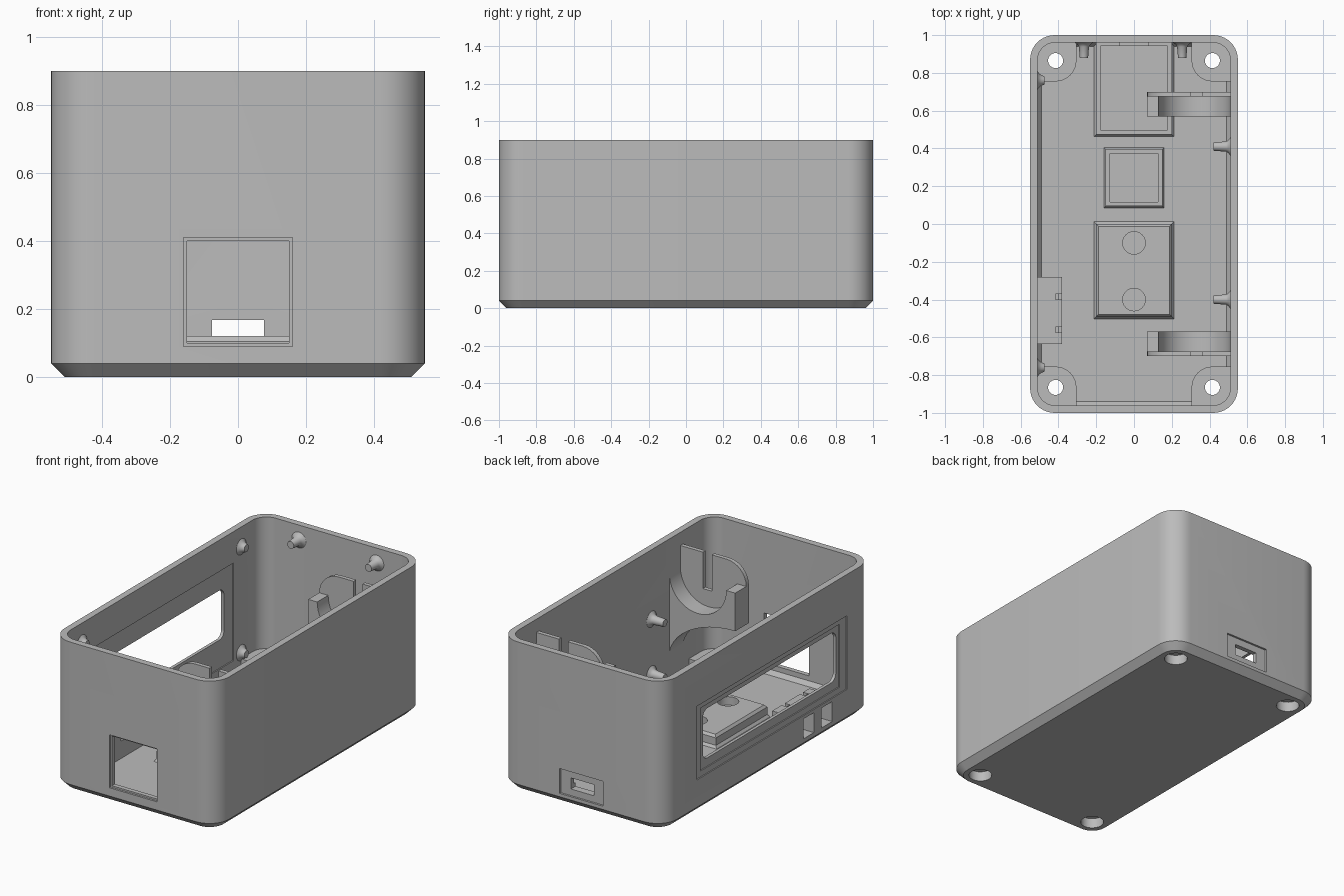
import bpy, bmesh, math
from mathutils import Vector

if "Cube" in bpy.data.objects:
    bpy.data.objects.remove(bpy.data.objects["Cube"])

grey = bpy.data.materials.new("light_grey_plastic")
grey.diffuse_color = (0.5, 0.5, 0.5, 1)
grey.use_nodes = True
grey.node_tree.nodes["Principled BSDF"].inputs["Base Color"].default_value = grey.diffuse_color


def finish(name, bm):
    bmesh.ops.recalc_face_normals(bm, faces=bm.faces[:])
    me = bpy.data.meshes.new(name)
    bm.to_mesh(me)
    bm.free()
    me.materials.append(grey)
    ob = bpy.data.objects.new(name, me)
    bpy.context.collection.objects.link(ob)
    return ob


def loft(name, rings):
    """Skin a list of equal-length point rings and cap both ends."""
    bm = bmesh.new()
    vs = [[bm.verts.new(p) for p in r] for r in rings]
    n = len(vs[0])
    for a, b in zip(vs, vs[1:]):
        for i in range(n):
            j = (i + 1) % n
            bm.faces.new((a[i], a[j], b[j], b[i]))
    bm.faces.new(vs[0])
    bm.faces.new(vs[-1])
    return finish(name, bm)


def arc(cx, cy, rx, ry, a0, a1, n=12):
    return [(cx + rx * math.cos(math.radians(a0 + (a1 - a0) * i / n)),
             cy + ry * math.sin(math.radians(a0 + (a1 - a0) * i / n))) for i in range(n + 1)]


def rect(x0, x1, y0, y1, r=0):
    if r == 0:
        return [(x0, y0), (x1, y0), (x1, y1), (x0, y1)]
    pts = []
    for cx, cy, a in ((x1 - r, y1 - r, 0), (x0 + r, y1 - r, 90),
                      (x0 + r, y0 + r, 180), (x1 - r, y0 + r, 270)):
        pts += arc(cx, cy, r, r, a, a + 90, 10)
    return pts


def prism(name, pts, axis, a, b):
    """Extrude a 2D outline along an axis from a to b."""
    place = {"x": lambda p, d: (d, p[0], p[1]),
             "y": lambda p, d: (p[0], d, p[1]),
             "z": lambda p, d: (p[0], p[1], d)}[axis]
    return loft(name, [[place(p, d) for p in pts] for d in (a, b)])


def boolean(target, tool, op="DIFFERENCE", keep=False):
    m = target.modifiers.new("bool", "BOOLEAN")
    m.operation, m.solver, m.object = op, "EXACT", tool
    bpy.context.view_layer.objects.active = target
    bpy.ops.object.modifier_apply(modifier=m.name)
    if not keep:
        bpy.data.objects.remove(tool, do_unlink=True)


def stepped(name, x0, x1, y0, y1, steps):
    """Rectangular rings, each given as (growth, z)."""
    return loft(name, [[(x, y, z) for x, y in rect(x0 - g, x1 + g, y0 - g, y1 + g)]
                       for g, z in steps])


# Outer shell with chamfered bottom, rounded corners and hollow inside
shell = loft("case_shell", [
    [(x, y, z) for x, y in rect(-.55 + i, .55 - i, -1 + i, 1 - i, .13 - i)]
    for i, z in ((.04, 0), (0, .04), (0, .9), (.04, .9), (.04, .07), (.06, .045))])

# Corner screw bosses, then foot recess and screw hole in each
corners = [(sx, sy) for sx in (-1, 1) for sy in (-1, 1)]
for sx, sy in corners:
    outline = (arc(.415, .865, .11, .11, 180, 270) + [(.525, .755)]
               + arc(.415, .865, .11, .11, 0, 90) + [(.305, .975)])
    boss = prism("boss", [(x * sx, y * sy) for x, y in outline], "z", .03, .105)
    boolean(shell, boss, "UNION")
for sx, sy in corners:
    for r, top in ((.065, .06), (.04, .3)):
        circle = arc(.415 * sx, .865 * sy, r, r, 0, 345, 23)
        boolean(shell, prism("hole_cutter", circle, "z", -.05, top))

# Display window in the left wall: outer recess, ledge, opening, inner recess
boolean(shell, prism("cutter", rect(-.75, .68, .205, .65), "x", -.6, -.543))
boolean(shell, prism("cutter", rect(-.69, .635, .24, .62), "x", -.6, -.536))
boolean(shell, prism("cutter", rect(-.665, .605, .29, .59, .045), "x", -.6, -.45))
boolean(shell, prism("cutter", rect(-.71, .685, .12, .71), "x", -.517, -.47))

# Square front opening with a shallow step
boolean(shell, prism("cutter", rect(-.16, .16, .09, .41), "y", -1.1, -.988))
boolean(shell, prism("cutter", rect(-.15, .15, .1, .4), "y", -1.1, -.9))

# Back port with recess, and the three-sided board frame behind it
board_frame = stepped("port_board_frame", -.2, .2, .475, .965,
                      ((.02, .035), (0, .06), (0, .12), (-.022, .12), (-.022, .075)))
boolean(shell, prism("cutter", rect(-.145, .145, .06, .21), "y", .988, 1.1))
port = prism("cutter", rect(-.077, .077, .1, .167), "y", .93, 1.1)
boolean(shell, port, keep=True)
boolean(board_frame, port)

# Small square pocket frame
pocket = stepped("pocket_frame", -.15, .15, .095, .395,
                 ((.015, .035), (0, .06), (0, .12), (-.022, .12), (-.022, .07)))

# Raised platform with two round sockets
platform = stepped("socket_platform", -.2, .2, -.49, 0,
                   ((.02, .035), (0, .06), (0, .105), (-.012, .12)))
for y in (-.1, -.4):
    boolean(platform, prism("cutter", arc(0, y, .06, .06, 0, 345, 23), "z", .07, .2))

# Switch housing on the left wall with two square openings
housing = prism("switch_housing", rect(-.53, -.38, -.635, -.28), "z", .035, .21)
for y in (-.385, -.56):
    slot = prism("cutter", rect(y - .05, y + .05, .065, .185), "x", -.6, -.4)
    boolean(shell, slot, keep=True)
    boolean(housing, slot)
    boolean(housing, prism("cutter", rect(-.415, -.36, y - .015, y + .015), "z", .15, .25))

# Cylinder cradles on the right wall, each with an end plate
under = arc(.07, .18, .445, .28, 0, 90)
cradle = under + [(.07, .69)] + arc(.32, .69, .19, .19, 180, 360, 24) + [(.515, .69)]
plate = (under + arc(.2, .69, .13, .13, 180, 90, 8)
         + [(.3, .82), (.3, .6), (.36, .6), (.36, .82), (.515, .82)])
for s, side in ((1, "back"), (-1, "front")):
    prism(side + "_cradle", cradle, "y", .57 * s, .676 * s)
    prism(side + "_cradle_end_plate", plate, "y", .675 * s, .7 * s)


# Flared mounting pegs on the walls
def peg(name, pos, direction, length):
    d, p = Vector(direction), Vector(pos)
    u, w = d.cross(Vector((0, 0, 1))), Vector((0, 0, 1))
    rings = [[p + d * t + u * x + w * z for x, z in arc(0, 0, r, r, 0, 345, 23)]
             for t, r in ((-.015, .05), (0, .048), (.01, .034), (.022, .027), (length, .022))]
    loft(name, rings)


for y in (-.76, .76):
    for z in (.14, .78):
        peg("display_peg", (-.51, y, z), (1, 0, 0), .035)
for y in (-.4, .41):
    for z in (.15, .48):
        peg("side_peg", (.51, y, z), (-1, 0, 0), .09)
for x in (-.265, .255):
    peg("back_peg", (x, .96, .81), (0, -1, 0), .08)

# Smooth the curved surfaces and keep hard edges sharp
for ob in bpy.context.collection.objects:
    ob.select_set(True)
bpy.context.view_layer.objects.active = shell
bpy.ops.object.shade_smooth_by_angle(angle=math.radians(30))
